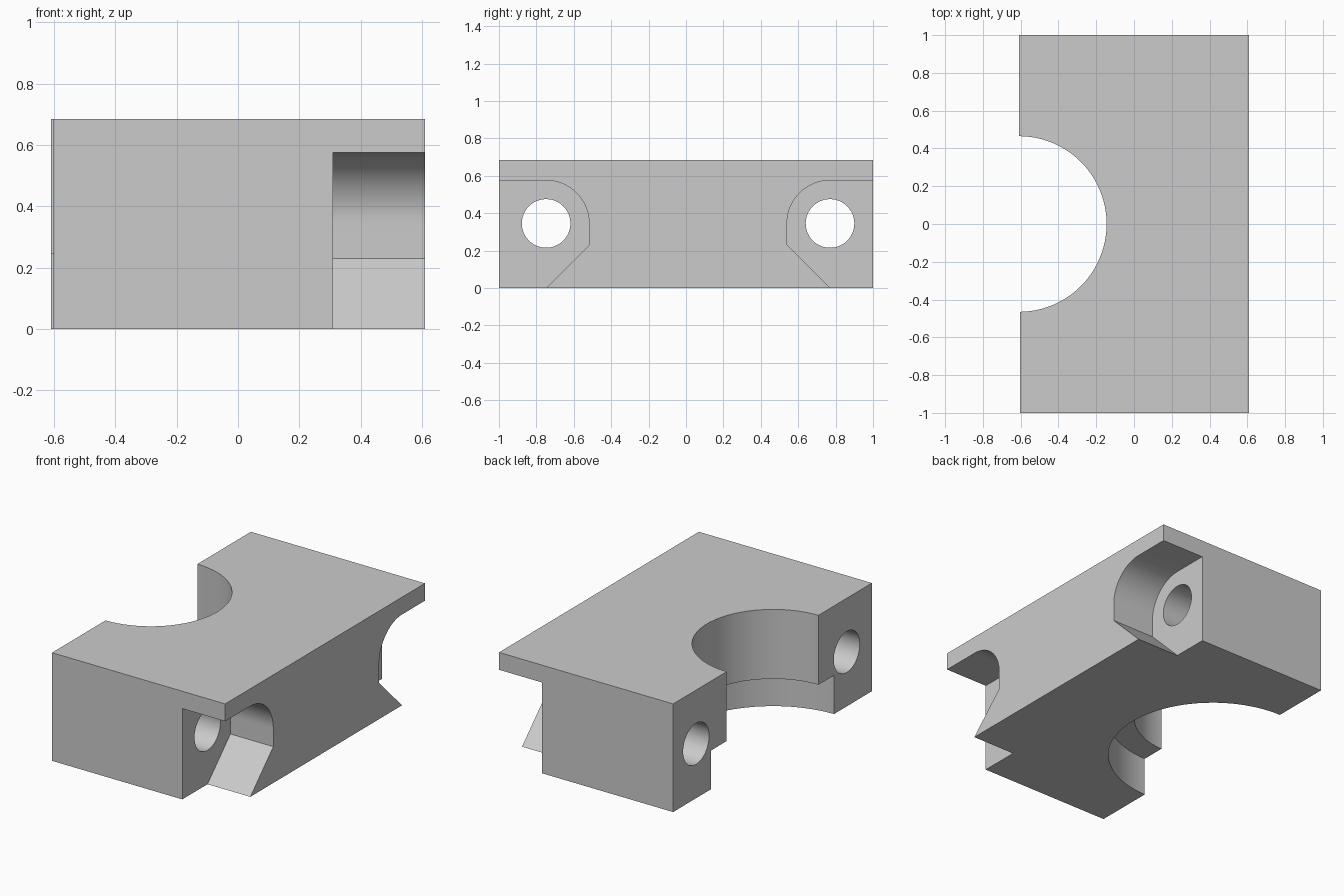
import bpy, bmesh, math
from mathutils import Vector

cube = bpy.data.objects.get("Cube")
if cube:
    bpy.data.objects.remove(cube, do_unlink=True)

HEIGHT = 0.685
RIGHT = 0.61
HOLE_Z = 0.345

grey = bpy.data.materials.new("plain grey")
grey.use_nodes = True
colour = (0.6, 0.6, 0.6, 1)
grey.diffuse_color = colour
grey.node_tree.nodes["Principled BSDF"].inputs["Base Color"].default_value = colour


def prism(name, outline, direction):
    """Extrude a closed 3D outline along a direction."""
    bm = bmesh.new()
    face = bm.faces.new([bm.verts.new(p) for p in outline])
    new = bmesh.ops.extrude_face_region(bm, geom=[face])["geom"]
    moved = [v for v in new if isinstance(v, bmesh.types.BMVert)]
    bmesh.ops.translate(bm, verts=moved, vec=Vector(direction))
    bmesh.ops.recalc_face_normals(bm, faces=bm.faces)
    mesh = bpy.data.meshes.new(name)
    bm.to_mesh(mesh)
    bm.free()
    mesh.materials.append(grey)
    obj = bpy.data.objects.new(name, mesh)
    bpy.context.collection.objects.link(obj)
    return obj


def arc(cx, cy, radius, start, end, steps):
    angles = [math.radians(start + (end - start) * i / steps) for i in range(steps + 1)]
    return [(cx + radius * math.cos(a), cy + radius * math.sin(a)) for a in angles]


def circle(cx, cy, radius, steps):
    return arc(cx, cy, radius, 0, 360, steps)[:-1]


# Block, its left-hand edge slightly stepped between front and back halves
plan = [(-0.603, -1), (RIGHT, -1), (RIGHT, 1), (-RIGHT, 1), (-RIGHT, 0), (-0.603, 0)]
block = prism("clamp_block", [(x, y, 0) for x, y in plan], (0, 0, HEIGHT))

# Round recess with a wider counterbore underneath
cutters = [
    prism("recess_cutter", [(x, y, -0.1) for x, y in circle(-RIGHT, 0, 0.465, 96)], (0, 0, 1)),
    prism("counterbore_cutter", [(x, y, -0.1) for x, y in circle(-RIGHT, 0, 0.62, 96)], (0, 0, 0.345)),
]

# Bolt holes and rounded corner pockets at both ends
for end, side, hole_y in (("front", -1, 0.748), ("back", 1, 0.77)):
    hole = circle(side * hole_y, HOLE_Z, 0.13, 48)
    cutters.append(prism(end + "_hole_cutter", [(-1, y, z) for y, z in hole], (2, 0, 0)))
    pocket = [(1.1, -0.1), (hole_y + 0.1, -0.1), (hole_y, 0), (hole_y - 0.23, 0.23)]
    pocket += arc(hole_y, HOLE_Z, 0.23, 180, 90, 24) + [(1.1, HOLE_Z + 0.23)]
    cutters.append(prism(end + "_pocket_cutter", [(0.31, side * y, z) for y, z in pocket], (0.4, 0, 0)))

# Cut the block and discard the cutters
bpy.context.view_layer.objects.active = block
for cutter in cutters:
    cutter.hide_render = True
    cut = block.modifiers.new(cutter.name, "BOOLEAN")
    cut.operation = "DIFFERENCE"
    cut.solver = "EXACT"
    cut.object = cutter
    bpy.ops.object.modifier_apply(modifier=cut.name)
    bpy.data.objects.remove(cutter, do_unlink=True)

bpy.ops.object.select_all(action="DESELECT")
block.select_set(True)
bpy.ops.object.shade_smooth_by_angle(angle=math.radians(30))
